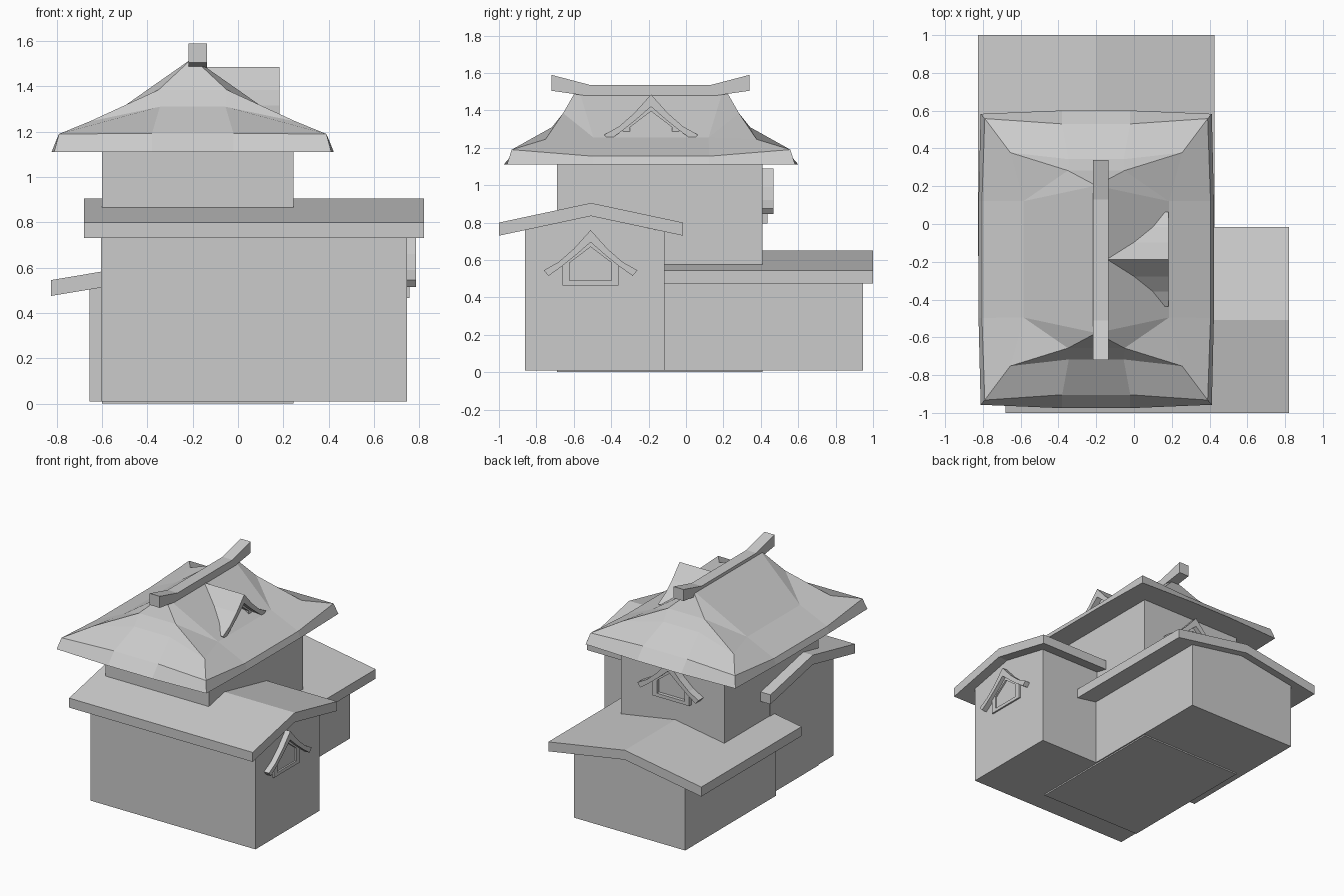
import bpy, bmesh
from mathutils import Vector

if "Cube" in bpy.data.objects:
    bpy.data.objects.remove(bpy.data.objects["Cube"])


def finish(name, bm):
    bmesh.ops.remove_doubles(bm, verts=bm.verts, dist=1e-5)
    bmesh.ops.recalc_face_normals(bm, faces=bm.faces)
    me = bpy.data.meshes.new(name)
    bm.to_mesh(me)
    bm.free()
    ob = bpy.data.objects.new(name, me)
    bpy.context.collection.objects.link(ob)
    return ob


def extrude(name, polys, axis, a, b):
    """Extrude (u, z) polygons along 'x' or 'y' from a to b."""
    bm = bmesh.new()
    for poly in polys:
        bm.faces.new([bm.verts.new((a, u, z) if axis == 'x' else (u, a, z)) for u, z in poly])
    bmesh.ops.remove_doubles(bm, verts=bm.verts, dist=1e-5)
    ext = bmesh.ops.extrude_face_region(bm, geom=bm.faces[:])
    d = Vector((b - a, 0, 0) if axis == 'x' else (0, b - a, 0))
    bmesh.ops.translate(bm, vec=d, verts=[g for g in ext['geom'] if isinstance(g, bmesh.types.BMVert)])
    return finish(name, bm)


def wing(name, axis, body, ends, roof, roof_ends, mid, ridge, eave, t):
    """House wing: walls reaching up to the underside of a low gabled roof slab."""
    def under(u):
        half = (roof[1] - roof[0]) / 2
        return ridge - t - (ridge - eave) * abs(u - mid) / half
    l, r = body
    extrude(name + "_walls", [[(l, .01), (r, .01), (r, under(r)), (mid, under(mid)), (l, under(l))]],
            axis, *ends)
    l, r = roof
    extrude(name + "_roof", [[(l, eave - t), (mid, ridge - t), (r, eave - t),
                              (r, eave), (mid, ridge), (l, eave)]], axis, *roof_ends)


def gable(name, axis, c, top, wall, front, frame_front):
    """Curved decorative gable with a house-shaped window frame."""
    up = [(0, 0), (.09, -.10), (.17, -.17), (.25, -.215)]
    low = [(.225, -.245), (.155, -.195), (.08, -.135), (0, -.065)]
    half = up + low
    outline = half + [(-u, z) for u, z in reversed(half) if u > 0]
    extrude(name + "_roof", [[(c + u, top + z) for u, z in outline]], axis, wall, front)
    outer = [(-.15, -.295), (.15, -.295), (.15, -.18), (0, -.06), (-.15, -.18)]
    inner = [(-.112, -.27), (.112, -.27), (.112, -.175), (0, -.09), (-.112, -.175)]
    quads = []
    for i in range(5):
        j = (i + 1) % 5
        quads.append([(c + u, top + z) for u, z in (outer[i], outer[j], inner[j], inner[i])])
    extrude(name + "_frame", quads, axis, wall, frame_front)


# Main tower
extrude("tower_walls", [[(-.6, 0), (.245, 0), (.245, 1.12), (-.6, 1.12)]], 'y', -.69, .41)

# Two lower wings
wing("front_wing", 'x', (-.86, -.115), (-.605, .745), (-1, -.015), (-.68, .82), -.508, .905, .80, .07)
wing("back_wing", 'y', (-.655, .255), (-.115, .945), (-.825, .425), (-.17, 1), -.2, .65, .545, .07)

# Upper hipped roof: one quarter of key points, mirrored about its centre
CX, CY = -.2, -.187
P = dict(A=(0, .39, 1.525), G=(.15, .47, 1.385), F=(.145, .53, 1.31), H=(.455, .565, 1.245),
         S=(.385, .308, 1.255), E=(.18, .717, 1.192), C=(.59, .745, 1.19), D=(.605, .31, 1.155),
         e=(.18, .788, 1.11), c=(.612, .77, 1.11), d=(.623, .31, 1.11))
bm = bmesh.new()


def roof_face(pts):
    bm.faces.new([bm.verts.new((CX + x, CY + y, z)) for x, y, z in pts])


for sx in (1, -1):
    for sy in (1, -1):
        for f in ("AGS", "GHS", "GFH", "FECH", "SHCD", "EecC", "CcdD"):
            roof_face([(P[k][0] * sx, P[k][1] * sy, P[k][2]) for k in f])
for s in (1, -1):
    for f in ("AS", "SD", "Dd"):          # long side panels
        p, q = P[f[0]], P[f[1]]
        roof_face([(p[0] * s, p[1], p[2]), (q[0] * s, q[1], q[2]),
                   (q[0] * s, -q[1], q[2]), (p[0] * s, -p[1], p[2])])
    for f in ("GF", "FE", "Ee"):          # end panels
        p, q = P[f[0]], P[f[1]]
        roof_face([(p[0], p[1] * s, p[2]), (q[0], q[1] * s, q[2]),
                   (-q[0], q[1] * s, q[2]), (-p[0], p[1] * s, p[2])])
    a, g = P["A"], P["G"]
    roof_face([(0, a[1] * s, a[2]), (g[0], g[1] * s, g[2]), (-g[0], g[1] * s, g[2])])
signs = {"ecd": (1, 1), "dce": (1, -1)}
rim = [(P[k][0] * sx, P[k][1] * sy, P[k][2]) for f, sx, sy in
       (("ecd", 1, 1), ("dce", 1, -1), ("ecd", -1, -1), ("dce", -1, 1)) for k in f]
roof_face(rim)
finish("upper_roof", bm)

# Ridge beam with upturned ends
extrude("ridge_beam", [[(-.72, 1.505), (-.51, 1.475), (.13, 1.475), (.34, 1.505),
                        (.34, 1.59), (.13, 1.535), (-.51, 1.535), (-.72, 1.59)]], 'x', -.218, -.136)

# Decorative gables: wing end, tower back, upper roof dormer
gable("wing_gable", 'x', -.51, .76, .74, .785, .757)
gable("tower_gable", 'y', -.18, 1.09, .405, .468, .435)
gable("dormer", 'x', -.187, 1.485, -.16, .183, .14)
